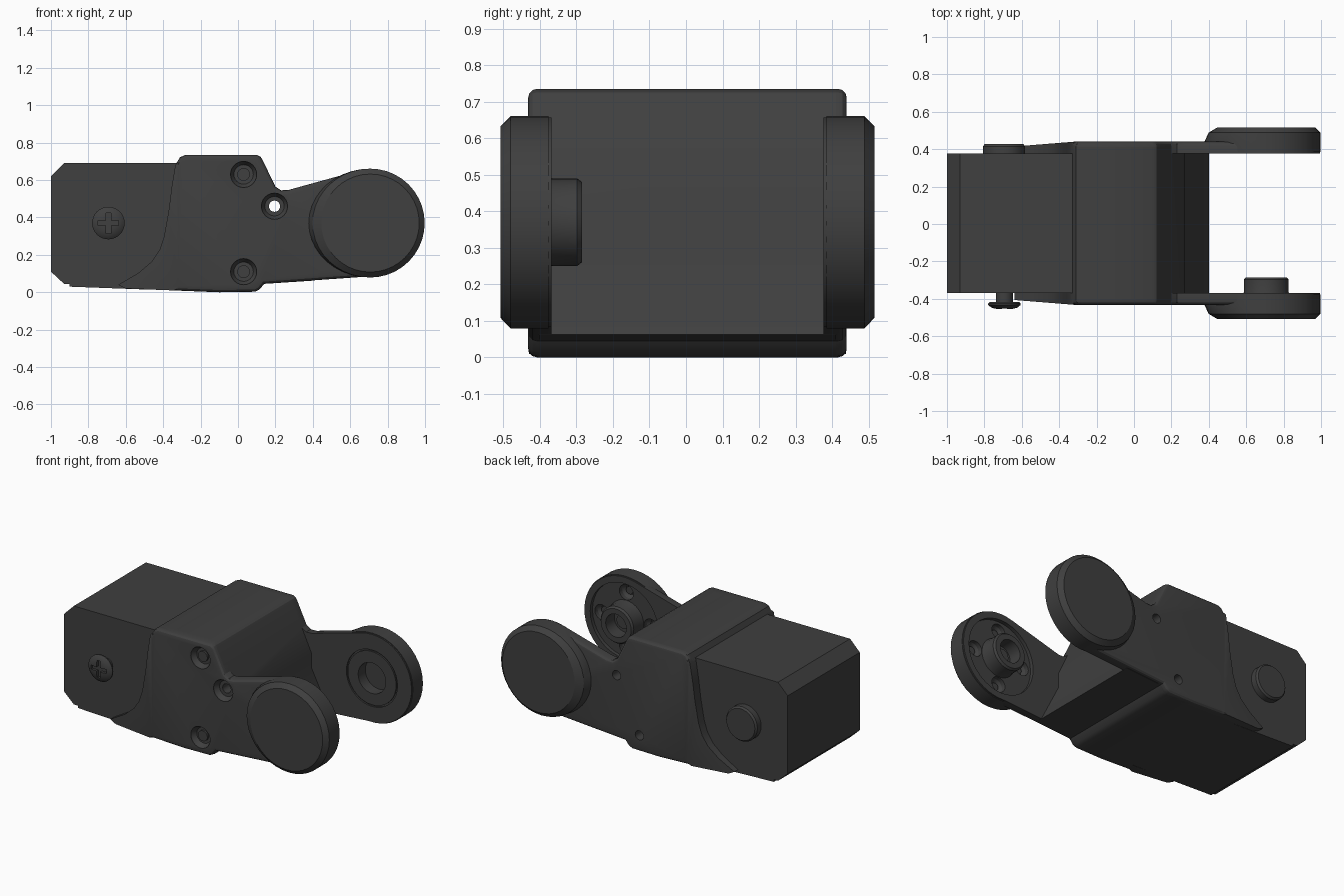
import bpy, bmesh, math
from mathutils import Vector

if "Cube" in bpy.data.objects:
    bpy.data.objects.remove(bpy.data.objects["Cube"])

dark = bpy.data.materials.new("dark_plastic")
dark.diffuse_color = (0.05, 0.05, 0.05, 1)
dark.use_nodes = True
dark.node_tree.nodes["Principled BSDF"].inputs["Base Color"].default_value = dark.diffuse_color
MID = 0.004          # mirror plane in y
AX, AZ = 0.707, 0.37  # joint axis of the fork


def finish(bm, name, mirror=False):
    if mirror:
        for v in bm.verts:
            v.co.y = 2 * MID - v.co.y
    bmesh.ops.recalc_face_normals(bm, faces=bm.faces[:])
    me = bpy.data.meshes.new(name)
    bm.to_mesh(me)
    bm.free()
    ob = bpy.data.objects.new(name, me)
    bpy.context.collection.objects.link(ob)
    me.materials.append(dark)
    return ob


def prism_bm(pts, y0, y1):
    bm = bmesh.new()
    a = [bm.verts.new((x, y0, z)) for x, z in pts]
    b = [bm.verts.new((x, y1, z)) for x, z in pts]
    bm.faces.new(a)
    bm.faces.new(b[::-1])
    for i in range(len(pts)):
        j = (i + 1) % len(pts)
        bm.faces.new((a[i], b[i], b[j], a[j]))
    bmesh.ops.recalc_face_normals(bm, faces=bm.faces[:])
    return bm


def lathe(name, cx, cz, rings, n=36, mirror=False, stretch=None):
    """Rings of (radius, y) around a y axis; stretch widens the left half of a ring."""
    bm = bmesh.new()
    loops = []
    for k, (r, y) in enumerate(rings):
        s = stretch[k] if stretch else 1
        ring = []
        for i in range(n):
            t = 2 * math.pi * i / n
            c = math.cos(t)
            ring.append(bm.verts.new((cx + r * c * (s if c < 0 else 1), y, cz + r * math.sin(t))))
        loops.append(ring)
    for a, b in zip(loops, loops[1:]):
        for i in range(n):
            j = (i + 1) % n
            bm.faces.new((a[i], a[j], b[j], b[i]))
    bm.faces.new(loops[0])
    bm.faces.new(loops[-1])
    return finish(bm, name, mirror)


def cut(targets, cutter):
    cutter.hide_render = True
    for ob in targets:
        m = ob.modifiers.new("cut", 'BOOLEAN')
        m.object = cutter
        m.solver = 'EXACT'
        bpy.context.view_layer.objects.active = ob
        bpy.ops.object.modifier_apply(modifier=m.name)
    bpy.data.objects.remove(cutter)


# Motor block with chamfered end
motor = finish(prism_bm([(-1, .11), (-.93, .045), (-.2, .045), (-.2, .69), (-.93, .69), (-1, .62)],
                        -.37, .376), "motor_block")

# Thin floor under the motor block
finish(prism_bm([(-.9, .05), (-.9, .03), (-.5, .015), (-.3, .01), (-.3, .05)], -.37, .376), "floor_plate")

# Central housing between the side plates
core = finish(prism_bm([(-.335, .03), (-.3, .008), (-.1, .0), (.09, .003), (.115, .015), (.14, .045),
                        (.4, .062), (.27, .32), (.27, .415), (.2, .565), (.13, .71), (.12, .725),
                        (.1, .735), (-.28, .735), (-.31, .722), (-.335, .68)],
                       -.403, .411), "housing_core")

# Side plates with fork arms
arc = [(AX + .287 * math.cos(math.radians(t)), AZ + .287 * math.sin(math.radians(t)))
       for t in range(-94, 107, 8)]
outline = [(-.64, .04), (-.6, .02), (-.3, .008), (-.1, 0), (.09, .003), (.115, .015), (.14, .045)] + arc + [
    (.27, .547), (.23, .545), (.2, .565), (.13, .71), (.12, .725), (.1, .735), (-.28, .735),
    (-.31, .722), (-.335, .68), (-.355, .56), (-.37, .44), (-.395, .3), (-.42, .225),
    (-.46, .165), (-.53, .105)]


def side_plate(name, mirror):
    bm = prism_bm(outline, -.432, -.368)
    bmesh.ops.bisect_plane(bm, geom=bm.verts[:] + bm.edges[:] + bm.faces[:],
                           plane_co=(-.32, 0, 0), plane_no=(1, 0, 0))
    rim = [e for e in bm.edges if all(v.co.y < -.43 for v in e.verts)
           and (e.verts[0].co.x + e.verts[1].co.x) / 2 > -.325
           and any(abs(f.normal.y) < .5 for f in e.link_faces)]
    for v in bm.verts:               # slight taper towards the motor end
        if v.co.y < -.43 and v.co.x < -.32:
            v.co.y += (-.32 - v.co.x) * .08
    bmesh.ops.bevel(bm, geom=rim, offset=.024, segments=3, profile=.5,
                    affect='EDGES', clamp_overlap=False)
    return finish(bm, name, mirror)


def joint_disc(name, mirror):
    return lathe(name, AX, AZ, [(.291, -.377), (.291, -.435), (.291, -.48), (.262, -.508)], 40,
                 mirror, [1.1, 1.13, 1.06, 1])


front_plate = side_plate("front_side_plate", False)
back_plate = side_plate("back_side_plate", True)
front_disc = joint_disc("front_joint_disc", False)
back_disc = joint_disc("back_joint_disc", True)

# Countersunk screw holes in the front, plain holes in the back
for x, z in ((.03, .63), (.03, .11), (.195, .46)):
    cut([front_plate, core], lathe("cutter", x, z, [(.07, -.5), (.07, -.425), (.052, -.395)], 24))
    if x < .1:
        cut([core], lathe("cutter", x, z, [(.032, -.45), (.032, -.34)], 20))
        lathe("housing_screw", x, z, [(.034, -.408), (.034, -.385)], 20)
cut([front_plate, core, back_plate], lathe("cutter", .195, .46, [(.03, -.6), (.03, .6)], 20))
cut([back_plate, core], lathe("cutter", .03, .11, [(.03, .35), (.03, .6)], 20))

# Recessed horn seat and screw pockets inside the front arm
front_arm = [front_plate, front_disc]
cut(front_arm, lathe("cutter", AX, AZ, [(.245, -.392), (.245, -.3)], 36))
for k in range(4):
    a = k * math.pi / 2
    x, z = AX + .178 * math.cos(a), AZ + .178 * math.sin(a)
    cut(front_arm, lathe("cutter", x, z, [(.035, -.445), (.05, -.42), (.05, -.3)], 20))
    lathe("pocket_screw", x, z, [(.025, -.45), (.025, -.425)], 16)

# Raised hub with bore and centre screw
hub = lathe("joint_hub", AX, AZ, [(.13, -.41), (.12, -.365), (.12, -.298), (.11, -.285)], 32)
cut([hub], lathe("cutter", AX, AZ, [(.075, -.375), (.075, -.2)], 28))
lathe("hub_screw", AX, AZ, [(.045, -.385), (.045, -.355)], 20)

# Bearing hole with shallow ring inside the back arm
back_arm = [back_plate, back_disc]
ring = lathe("cutter", AX, AZ, [(.185, .3), (.185, .386)], 36)
cut([ring], lathe("cutter", AX, AZ, [(.175, .2), (.175, .5)], 36))
cut(back_arm, ring)
cut(back_arm, lathe("cutter", AX, AZ, [(.1, .3), (.1, .45)], 32))

# Cross-head screw at the front of the motor
lathe("pivot_post", -.693, .37, [(.045, -.36), (.045, -.43)], 24)
head = lathe("pivot_screw_head", -.693, .37,
             [(.08, -.418), (.087, -.425), (.087, -.433), (.07, -.447), (.04, -.455)], 32)
for w, h in ((.055, .013), (.013, .055)):
    cut([head], finish(prism_bm([(-.693 - w, .37 - h), (-.693 + w, .37 - h),
                                 (-.693 + w, .37 + h), (-.693 - w, .37 + h)], -.5, -.437), "cutter"))

# Round pivot boss at the back of the motor
lathe("pivot_boss", -.695, .37, [(.113, .36), (.113, .415), (.103, .427)], 32)

# Smooth shading with sharp edges kept
bpy.ops.object.select_all(action='DESELECT')
for ob in bpy.context.scene.objects:
    ob.select_set(True)
bpy.context.view_layer.objects.active = motor
bpy.ops.object.shade_smooth_by_angle(angle=math.radians(28))
